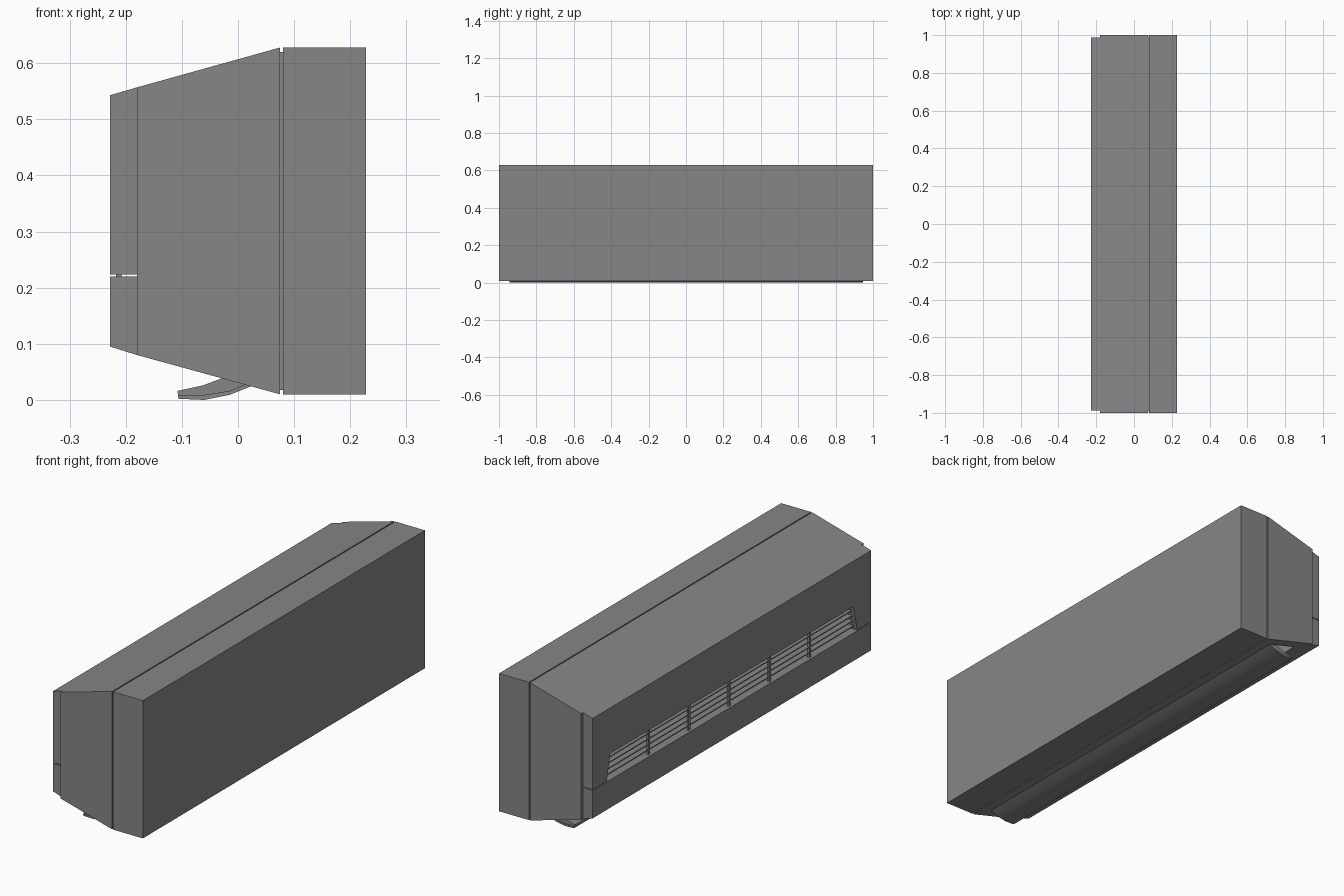
import bpy
import bmesh

if "Cube" in bpy.data.objects:
    bpy.data.objects.remove(bpy.data.objects["Cube"], do_unlink=True)

grey = bpy.data.materials.new("plain_grey")
grey.use_nodes = True
colour = (0.24, 0.24, 0.24, 1)
grey.diffuse_color = colour
grey.node_tree.nodes["Principled BSDF"].inputs["Base Color"].default_value = colour


def prism(name, points, start, end, axis="y"):
    """Extrude a profile: (x, z) points along y, or (y, z) points along x."""
    bm = bmesh.new()

    def place(p, t):
        return (p[0], t, p[1]) if axis == "y" else (t, p[0], p[1])

    first = [bm.verts.new(place(p, start)) for p in points]
    last = [bm.verts.new(place(p, end)) for p in points]
    bm.faces.new(first)
    bm.faces.new(last[::-1])
    for i in range(len(points)):
        j = (i + 1) % len(points)
        bm.faces.new((first[j], first[i], last[i], last[j]))
    bmesh.ops.recalc_face_normals(bm, faces=bm.faces)
    mesh = bpy.data.meshes.new(name)
    bm.to_mesh(mesh)
    bm.free()
    mesh.materials.append(grey)
    ob = bpy.data.objects.new(name, mesh)
    bpy.context.scene.collection.objects.link(ob)
    return ob


def box(name, x0, x1, y0, y1, z0, z1):
    return prism(name, [(x0, z0), (x1, z0), (x1, z1), (x0, z1)], y0, y1)


def cut(target, cutter):
    mod = target.modifiers.new("opening", "BOOLEAN")
    mod.operation = "DIFFERENCE"
    mod.solver = "EXACT"
    mod.object = cutter
    cutter.hide_render = True
    cutter.hide_viewport = True
    cutter.display_type = "WIRE"


# Casing: wall section, recessed seam and tapered middle section
box("rear_casing", 0.08, 0.228, -1, 1, 0.01, 0.628)
box("seam_core", 0.07, 0.085, -0.992, 0.992, 0.018, 0.62)
middle = prism("middle_casing",
               [(-0.18, 0.08), (0.075, 0.01), (0.075, 0.628), (-0.18, 0.557)], -1, 1)

# Air outlet recess in the underside
cut(middle, box("outlet_cutter", -0.115, 0.02, -0.95, 0.95, -0.05, 0.16))

# Front panels with a thin gap between them
prism("lower_front_panel",
      [(-0.228, 0.095), (-0.18, 0.08), (-0.18, 0.22), (-0.228, 0.22)], -0.987, 0.987)
upper = prism("upper_front_panel",
              [(-0.228, 0.2235), (-0.18, 0.2235), (-0.18, 0.557), (-0.228, 0.543)],
              -0.987, 0.987)

# Trapezoid grille opening
cut(upper, prism("grille_cutter",
                 [(-0.893, 0.2), (0.893, 0.2), (0.862, 0.338), (-0.862, 0.338)],
                 -0.25, -0.1801, "x"))

# Grille slats and posts
for i in range(4):
    z = 0.237 + 0.0245 * i
    half = 0.884 - 0.0055 * i
    box(f"grille_slat_{i + 1}", -0.214, -0.18, -half, half, z, z + 0.005)
for i in range(-2, 3):
    y = 0.285 * i
    box(f"grille_post_{i + 3}", -0.217, -0.208, y - 0.006, y + 0.006, 0.22, 0.338)

# Curved air flap: outer skin below, thicker inner vane above
skin_curve = [(-0.107, 0.009), (-0.06, 0.009), (-0.015, 0.016), (0.022, 0.032)]
outer = [(-0.106, 0.002), (-0.06, 0.0), (-0.015, 0.009), (0.025, 0.025)]
inner = [(-0.108, 0.016), (-0.062, 0.026), (-0.03, 0.038), (0.005, 0.055)]
flaps = [prism("flap_skin", outer + skin_curve[::-1], -0.945, 0.945),
         prism("flap_vane", skin_curve + inner[::-1], -0.94, 0.94)]
bpy.ops.object.select_all(action="DESELECT")
for ob in flaps:
    ob.select_set(True)
bpy.context.view_layer.objects.active = flaps[0]
bpy.ops.object.shade_smooth_by_angle()
